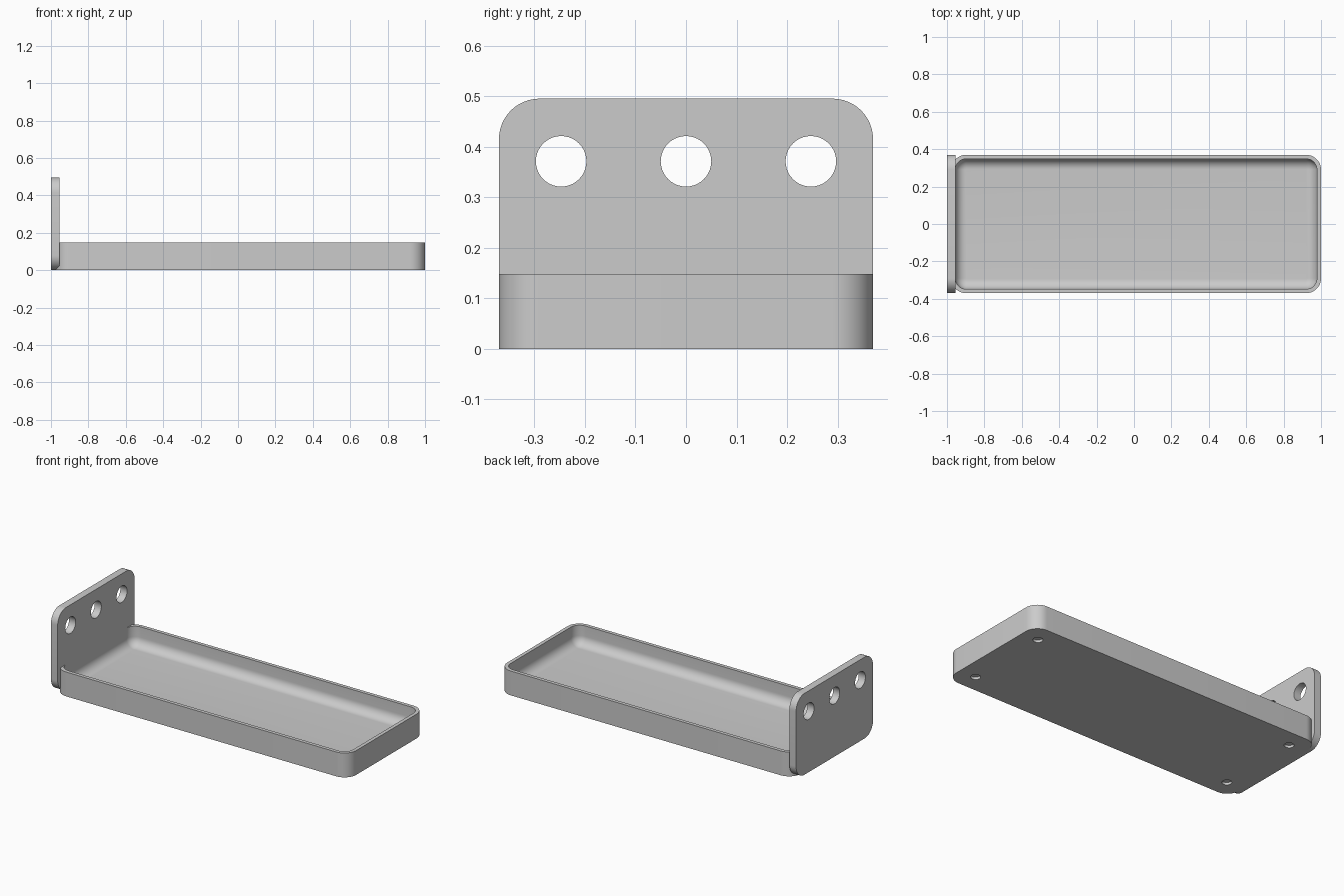
import bpy, bmesh
from math import pi, sin, cos, radians

if "Cube" in bpy.data.objects:
    bpy.data.objects.remove(bpy.data.objects["Cube"])

grey = bpy.data.materials.new("plain grey")
grey.use_nodes = True
grey.diffuse_color = (0.6, 0.6, 0.6, 1)
grey.node_tree.nodes["Principled BSDF"].inputs["Base Color"].default_value = (0.6, 0.6, 0.6, 1)


def rounded_rect(half_w, half_h, radius, steps=12):
    """Counter-clockwise outline of a rounded rectangle."""
    points = []
    for corner, (sx, sy) in enumerate([(1, 1), (-1, 1), (-1, -1), (1, -1)]):
        for i in range(steps + 1):
            a = (corner + i / steps) * pi / 2
            points.append((sx * (half_w - radius) + radius * cos(a),
                           sy * (half_h - radius) + radius * sin(a)))
    return points


def loft(name, rings):
    """Skin a stack of matching rings and cap both ends."""
    bm = bmesh.new()
    loops = [[bm.verts.new(p) for p in ring] for ring in rings]
    for a, b in zip(loops, loops[1:]):
        for i in range(len(a)):
            j = (i + 1) % len(a)
            bm.faces.new((a[i], a[j], b[j], b[i]))
    bm.faces.new(loops[0][::-1])
    bm.faces.new(loops[-1])
    bmesh.ops.recalc_face_normals(bm, faces=bm.faces)
    mesh = bpy.data.meshes.new(name)
    bm.to_mesh(mesh)
    bm.free()
    obj = bpy.data.objects.new(name, mesh)
    bpy.context.collection.objects.link(obj)
    mesh.materials.append(grey)
    return obj


def drill(obj, centres, radius, depth, rotation):
    """Cut round holes, then remove the cutters."""
    for centre in centres:
        bpy.ops.mesh.primitive_cylinder_add(vertices=40, radius=radius, depth=depth,
                                            location=centre, rotation=rotation)
        cutter = bpy.context.object
        cutter.hide_render = True
        cutter.data.materials.append(grey)
        mod = obj.modifiers.new("hole", "BOOLEAN")
        mod.object, mod.solver = cutter, "EXACT"
        bpy.context.view_layer.objects.active = obj
        bpy.ops.object.modifier_apply(modifier=mod.name)
        bpy.data.objects.remove(cutter)


def smooth(obj):
    bpy.ops.object.select_all(action="DESELECT")
    obj.select_set(True)
    bpy.context.view_layer.objects.active = obj
    bpy.ops.object.shade_smooth_by_angle(angle=radians(30))


# Tray: outer wall, flat rim, inner wall with a filleted floor
left, right, half_y = -0.977, 1.0, 0.37
mid, half_x = (left + right) / 2, (right - left) / 2
height, floor, wall, corner, fillet = 0.148, 0.03, 0.022, 0.08, 0.055
levels = [(0, 0), (0, height), (wall, height)]
for i in range(11):
    a = i / 10 * pi / 2
    levels.append((wall + fillet * (1 - cos(a)), floor + fillet * (1 - sin(a))))
tray = loft("tray", [[(mid + x, y, z) for x, y in
                      rounded_rect(half_x - inset, half_y - inset, corner - inset)]
                     for inset, z in levels])

# Shallow foot recesses under the tray corners
drill(tray, [(mid + sx * 0.88, sy * 0.26, 0) for sx in (-1, 1) for sy in (-1, 1)],
      0.027, 0.03, (0, 0, 0))
smooth(tray)

# Upright mounting plate with three holes
plate_h = 0.495
plate = loft("mounting_plate", [[(x, y, plate_h / 2 + z) for y, z in
                                 rounded_rect(half_y, plate_h / 2, 0.08)]
                                for x in (-1, -0.955)])
drill(plate, [(-0.98, y, 0.371) for y in (-0.247, 0, 0.247)], 0.05, 0.2, (0, pi / 2, 0))
smooth(plate)
